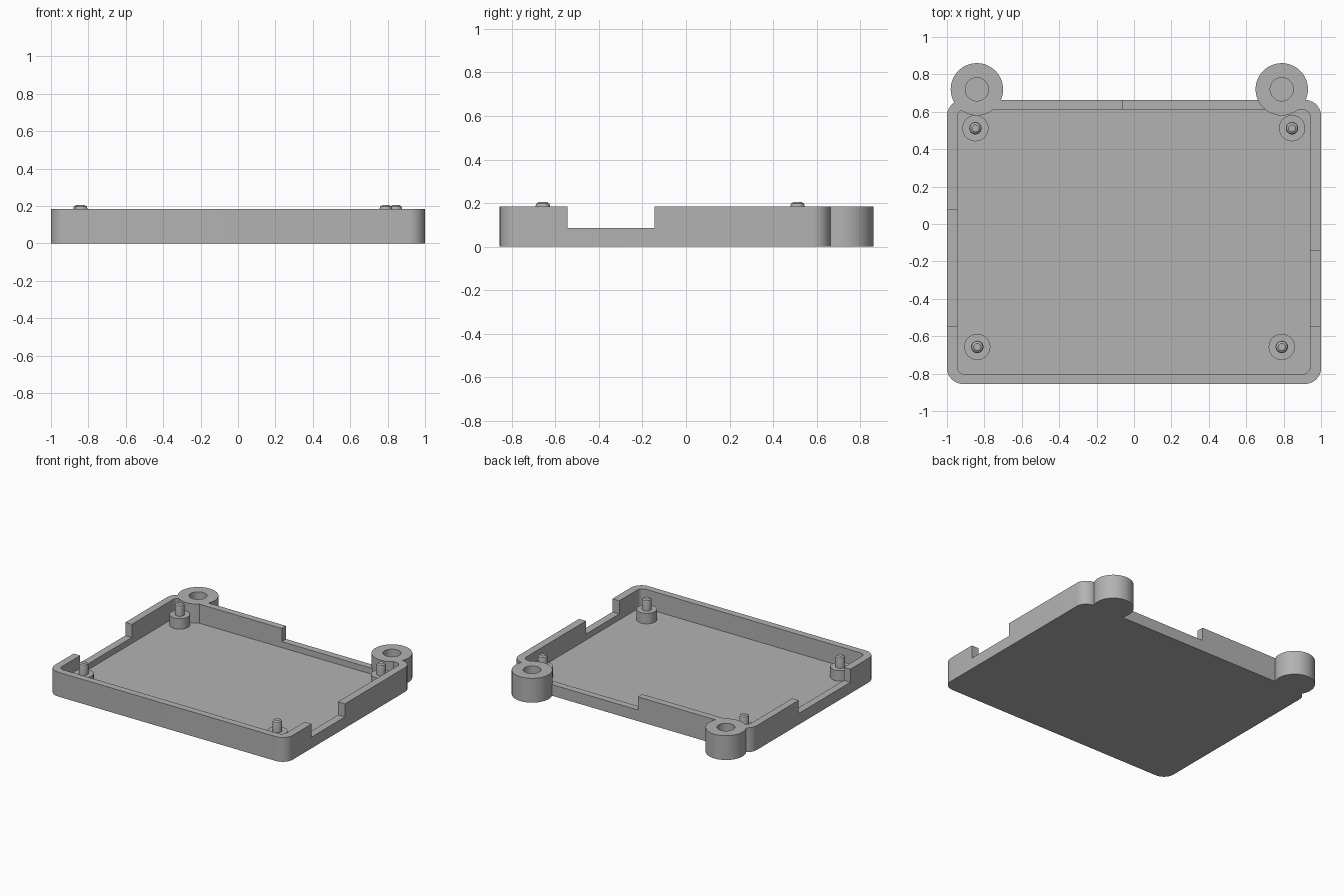
import bpy
import bmesh
import math

cube = bpy.data.objects.get("Cube")
if cube:
    bpy.data.objects.remove(cube, do_unlink=True)

grey = bpy.data.materials.new("plain grey")
grey.use_nodes = True
grey.diffuse_color = (0.45, 0.45, 0.45, 1)
grey.node_tree.nodes["Principled BSDF"].inputs["Base Color"].default_value = (0.45, 0.45, 0.45, 1)

HEIGHT, FLOOR, NOTCH = 0.185, 0.04, 0.085


def prism(name, outline, z0, z1):
    """Extrude a closed xy outline from z0 to z1."""
    bm = bmesh.new()
    base = bm.faces.new([bm.verts.new((x, y, z0)) for x, y in outline])
    top = bmesh.ops.extrude_face_region(bm, geom=[base])["geom"]
    bmesh.ops.translate(bm, vec=(0, 0, z1 - z0),
                        verts=[g for g in top if isinstance(g, bmesh.types.BMVert)])
    bmesh.ops.recalc_face_normals(bm, faces=bm.faces)
    return finish(name, bm)


def finish(name, bm):
    mesh = bpy.data.meshes.new(name)
    bm.to_mesh(mesh)
    bm.free()
    mesh.materials.append(grey)
    ob = bpy.data.objects.new(name, mesh)
    bpy.context.collection.objects.link(ob)
    return ob


def arc(cx, cy, r, start, sweep, n):
    return [(cx + r * math.cos(start + sweep * i / n), cy + r * math.sin(start + sweep * i / n))
            for i in range(n + 1)]


def rounded(x0, x1, y0, y1, r):
    quarter = math.pi / 2
    corners = [(x1 - r, y1 - r), (x0 + r, y1 - r), (x0 + r, y0 + r), (x1 - r, y0 + r)]
    return [p for i, (x, y) in enumerate(corners) for p in arc(x, y, r, i * quarter, quarter, 10)]


def box(x0, x1, y0, y1):
    return [(x0, y0), (x1, y0), (x1, y1), (x0, y1)]


def circle(x, y, r):
    return arc(x, y, r, 0.03, 2 * math.pi, 64)[:-1]


def activate(ob):
    bpy.ops.object.select_all(action="DESELECT")
    ob.select_set(True)
    bpy.context.view_layer.objects.active = ob


def combine(target, tool, operation):
    """Apply a boolean and discard the tool."""
    tool.hide_render = True
    mod = target.modifiers.new("Boolean", "BOOLEAN")
    mod.operation, mod.object, mod.solver = operation, tool, "EXACT"
    activate(target)
    bpy.ops.object.modifier_apply(modifier=mod.name)
    bpy.data.objects.remove(tool, do_unlink=True)


def smooth(ob):
    activate(ob)
    bpy.ops.object.shade_smooth_by_angle(angle=math.radians(30))


# Tray shell with a rounded cavity
tray = prism("tray", rounded(-1, 1, -0.855, 0.663, 0.085), 0, HEIGHT)
combine(tray, prism("cavity", rounded(-0.945, 0.942, -0.803, 0.611, 0.04), FLOOR, 0.4), "DIFFERENCE")

# Lowered stretches of the side and back walls
for notch in (box(0.9, 1.1, -0.545, -0.145), box(-1.1, -0.9, -0.545, 0.075), box(-0.06, 0.79, 0.6, 0.8)):
    combine(tray, prism("notch", notch, NOTCH, 0.4), "DIFFERENCE")

# Round bosses on the back wall with blind holes
for x in (-0.84, 0.79):
    combine(tray, prism("boss", circle(x, 0.72, 0.14), 0, HEIGHT), "UNION")
    combine(tray, prism("hole", circle(x, 0.72, 0.062), FLOOR, 0.4), "DIFFERENCE")
smooth(tray)


def standoff(name, x, y):
    """Turned support with a locating pin and rounded tip."""
    profile = [(0, 0.03), (0.07, 0.03), (0.07, 0.12), (0.033, 0.12), (0.033, 0.187),
               (0.03, 0.197), (0.019, 0.205), (0, 0.205)]
    bm = bmesh.new()
    verts = [bm.verts.new((r, 0, z)) for r, z in profile]
    edges = [bm.edges.new(pair) for pair in zip(verts, verts[1:])]
    bmesh.ops.spin(bm, geom=verts + edges, cent=(0, 0, 0), axis=(0, 0, 1),
                   angle=2 * math.pi, steps=40)
    bmesh.ops.remove_doubles(bm, verts=bm.verts, dist=0.0005)
    bmesh.ops.recalc_face_normals(bm, faces=bm.faces)
    ob = finish(name, bm)
    ob.location = (x, y, 0)
    smooth(ob)


# Four board supports
standoff("back_right_standoff", -0.848, 0.512)
standoff("back_left_standoff", 0.845, 0.512)
standoff("front_right_standoff", -0.838, -0.657)
standoff("front_left_standoff", 0.79, -0.657)
